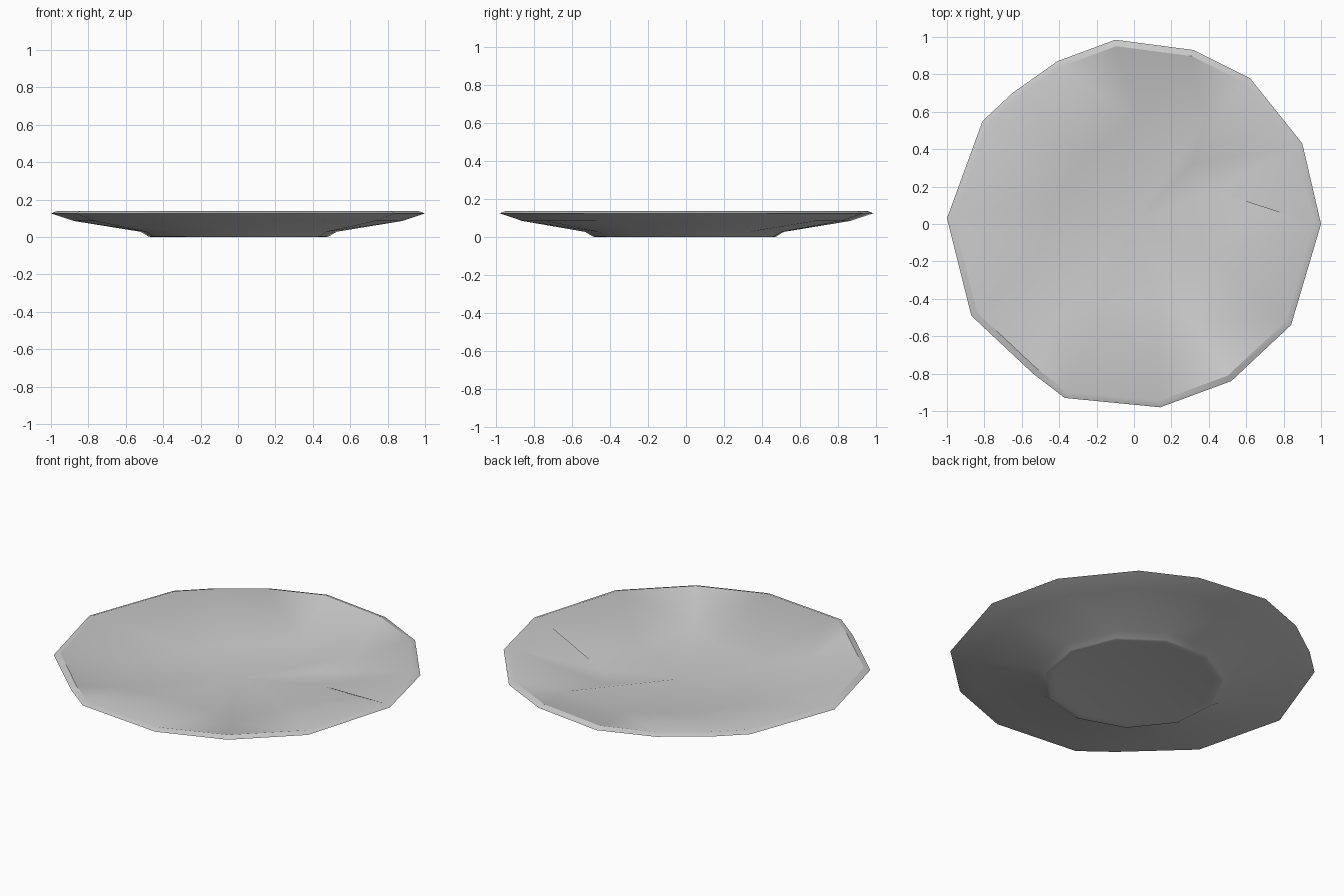
import bpy, bmesh
from math import atan2, cos, sin, pi, hypot

if "Cube" in bpy.data.objects:
    bpy.data.objects.remove(bpy.data.objects["Cube"])

# Irregular low-poly rim outline and faceted floor outline (x, y)
RIM = [(1, 0), (.9, .43), (.62, .78), (.32, .93), (-.1, .985), (-.41, .87),
       (-.65, .7), (-.81, .55), (-1, .03), (-.87, -.49), (-.54, -.8),
       (-.37, -.93), (.14, -.98), (.52, -.84), (.84, -.54)]
FLOOR = [(.65, .13), (.42, .18), (.39, .57), (.31, .32), (.01, .57), (-.25, .36),
         (-.42, .12), (-.5, -.15), (-.43, -.52), (-.16, -.43), (.12, -.43),
         (.32, -.53), (.42, -.17)]


def ang(p):
    return atan2(p[1], p[0]) % (2 * pi)


def add_ring(bm, pts, z):
    pts = sorted(pts, key=ang)
    return [bm.verts.new((x, y, z(hypot(x, y)) if callable(z) else z)) for x, y in pts]


def scaled(pts, s):
    return [(x * s, y * s) for x, y in pts]


def circle(r, n, start=.1):
    return [(r * cos(start + 2 * pi * i / n), r * sin(start + 2 * pi * i / n)) for i in range(n)]


def join(bm, a, b):
    """Triangulate between two rings with different point counts."""
    def t(ring, i):
        return ang(ring[i % len(ring)].co) + 2 * pi * (i // len(ring))
    i = j = 0
    while i < len(a) or j < len(b):
        va, vb = a[i % len(a)], b[j % len(b)]
        if j >= len(b) or (i < len(a) and t(a, i + 1) <= t(b, j + 1)):
            bm.faces.new((va, vb, a[(i + 1) % len(a)]))
            i += 1
        else:
            bm.faces.new((va, vb, b[(j + 1) % len(b)]))
            j += 1


# Plate: floor, sloping dish, lip, underside, foot and shallow recess
bm = bmesh.new()
rings = [
    add_ring(bm, FLOOR, lambda r: .033 + max(0, r - .5) * .18),
    add_ring(bm, scaled(RIM, .965), .139),
    add_ring(bm, RIM, .126),
    add_ring(bm, scaled(RIM, .88), .086),
    add_ring(bm, circle(.53, 11), .028),
    add_ring(bm, circle(.49, 11), .004),
    add_ring(bm, circle(.475, 11), 0),
    add_ring(bm, circle(.44, 11), .006),
]
for a, b in zip(rings, rings[1:]):
    join(bm, a, b)
for ring, z in ((rings[0], .033), (rings[-1], .006)):
    c = bm.verts.new((0, 0, z))
    for p, q in zip(ring, ring[1:] + ring[:1]):
        bm.faces.new((c, p, q))
bmesh.ops.recalc_face_normals(bm, faces=bm.faces)
mesh = bpy.data.meshes.new("plate")
bm.to_mesh(mesh)
bm.free()
plate = bpy.data.objects.new("plate", mesh)
bpy.context.collection.objects.link(plate)
bpy.context.view_layer.objects.active = plate
plate.select_set(True)
bpy.ops.object.shade_smooth_by_angle(angle=.6)
